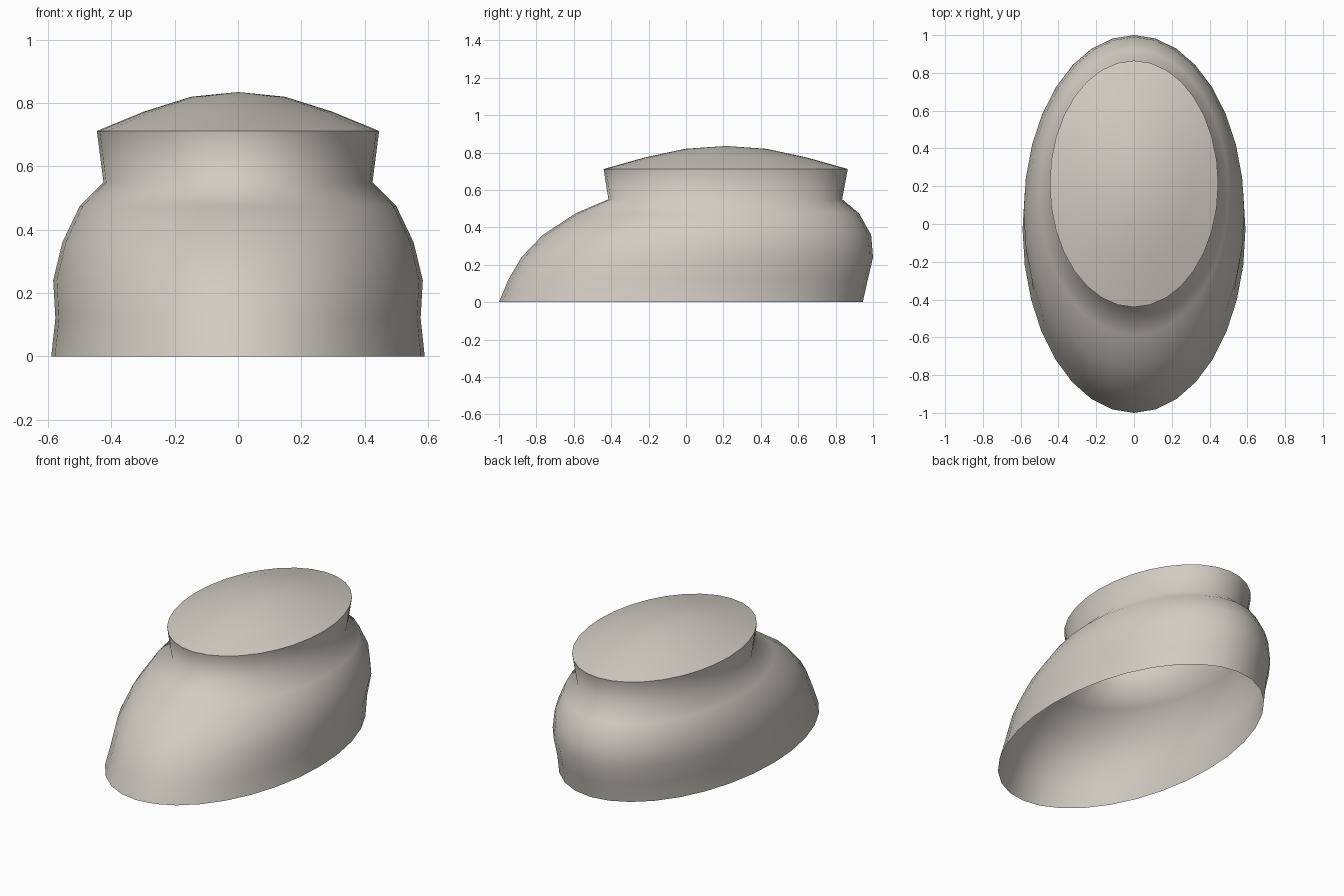
import bpy, bmesh, math

if "Cube" in bpy.data.objects:
    bpy.data.objects.remove(bpy.data.objects["Cube"])

SIDES = 32

stone = bpy.data.materials.new("warm_grey")
stone.diffuse_color = (0.64, 0.61, 0.55, 1)
stone.use_nodes = True
stone.node_tree.nodes["Principled BSDF"].inputs["Base Color"].default_value = stone.diffuse_color


def loft(name, rings, apex=None):
    """Skin elliptical rings (z, half width, y front, y back), with an optional tip."""
    bm = bmesh.new()
    loops = []
    for z, rx, y0, y1 in rings:
        cy, ry = (y0 + y1) / 2, (y1 - y0) / 2
        loops.append([bm.verts.new((rx * math.cos(a), cy + ry * math.sin(a), z))
                      for a in (2 * math.pi * i / SIDES for i in range(SIDES))])
    for lo, hi in zip(loops, loops[1:]):
        for i in range(SIDES):
            j = (i + 1) % SIDES
            bm.faces.new((lo[i], lo[j], hi[j], hi[i]))
    if apex:
        tip = bm.verts.new(apex)
        for i in range(SIDES):
            bm.faces.new((loops[-1][i], loops[-1][(i + 1) % SIDES], tip))
    for f in bm.faces:
        f.smooth = True
    mesh = bpy.data.meshes.new(name)
    bm.to_mesh(mesh)
    bm.free()
    mesh.materials.append(stone)
    ob = bpy.data.objects.new(name, mesh)
    bpy.context.collection.objects.link(ob)
    return ob


# Open-bottomed leaning body with its flared neck
loft("body", [
    (0.00, 0.59, -1.00, 0.945),
    (0.12, 0.577, -0.95, 0.972),
    (0.24, 0.584, -0.88, 1.00),
    (0.36, 0.555, -0.765, 0.99),
    (0.475, 0.50, -0.59, 0.925),
    (0.55, 0.425, -0.415, 0.835),
    (0.712, 0.446, -0.44, 0.865),
])

# Shallow domed cap, tip over the centre of the neck
CY, RX, RY = 0.2125, 0.446, 0.6525
loft("cap", [(z, RX * s, CY - RY * s, CY + RY * s)
             for z, s in ((0.712, 1), (0.773, 0.667), (0.82, 0.333))],
     apex=(0, CY, 0.835))
